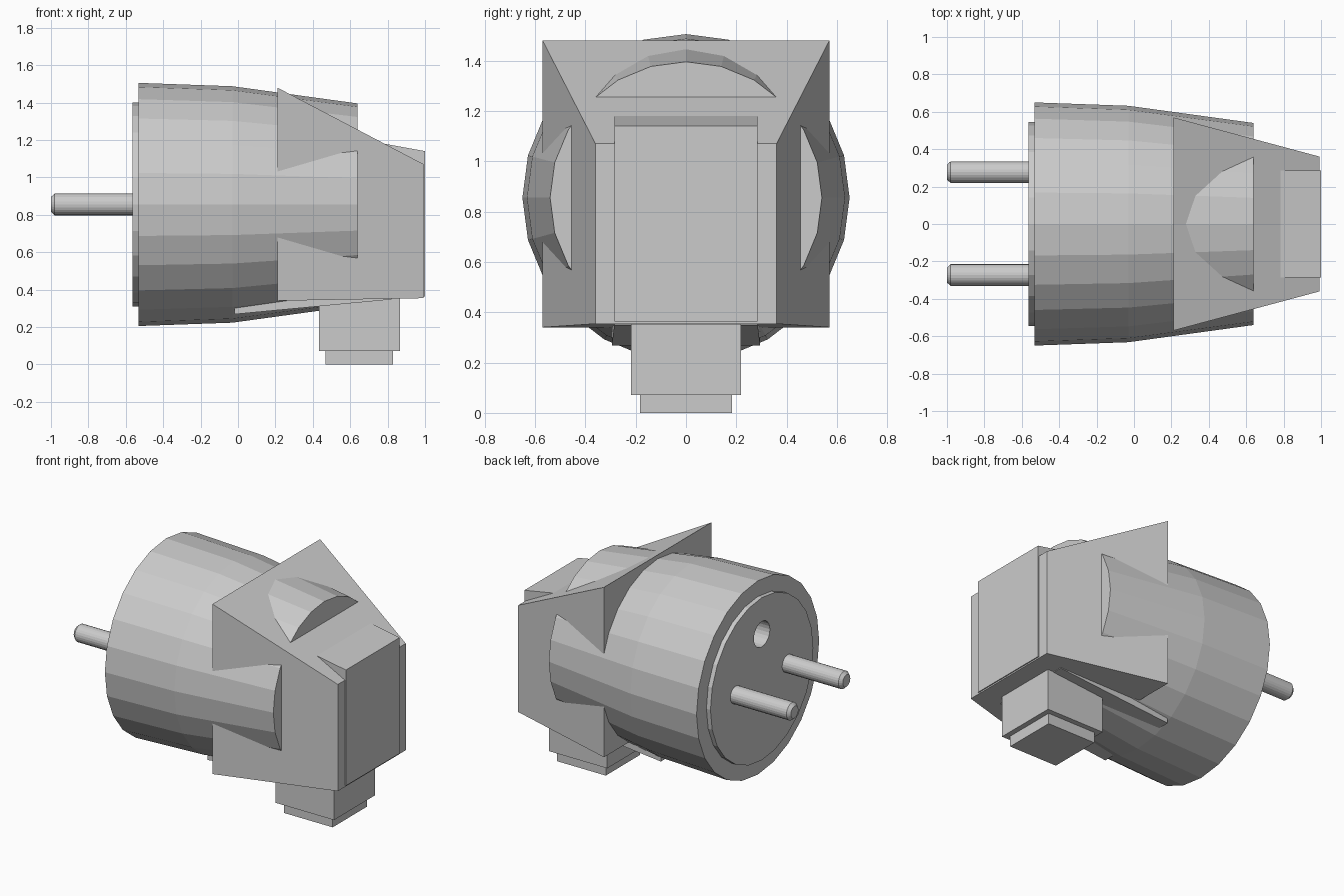
import bpy, bmesh, math

if "Cube" in bpy.data.objects:
    bpy.data.objects.remove(bpy.data.objects["Cube"])

AXIS_Z = 0.855   # height of the plug axis


def make_object(name, bm):
    bmesh.ops.recalc_face_normals(bm, faces=bm.faces)
    mesh = bpy.data.meshes.new(name)
    bm.to_mesh(mesh)
    bm.free()
    obj = bpy.data.objects.new(name, mesh)
    bpy.context.collection.objects.link(obj)
    return obj


def lathe_x(name, profile, sides, y=0.0, z=AXIS_Z):
    """Closed solid of rings (x, radius) around an axis parallel to x."""
    bm = bmesh.new()
    rings = []
    for x, r in profile:
        ring = []
        for i in range(sides):
            a = 2 * math.pi * i / sides
            ring.append(bm.verts.new((x, y + r * math.sin(a), z + r * math.cos(a))))
        rings.append(ring)
    for a, b in zip(rings, rings[1:]):
        for i in range(sides):
            j = (i + 1) % sides
            bm.faces.new((a[i], a[j], b[j], b[i]))
    bm.faces.new(rings[0])
    bm.faces.new(rings[-1])
    return make_object(name, bm)


def tapered_block(name, sections):
    """Solid between two upright sections (x, half width, bottom z, top z)."""
    bm = bmesh.new()
    a, b = [[bm.verts.new(p) for p in ((x, -w, lo), (x, w, lo), (x, w, hi), (x, -w, hi))]
            for x, w, lo, hi in sections]
    for i in range(4):
        j = (i + 1) % 4
        bm.faces.new((a[i], a[j], b[j], b[i]))
    bm.faces.new(a)
    bm.faces.new(b)
    return make_object(name, bm)


# Round plug body with raised contact face
body = lathe_x("plug_body", [(-0.563, 0.545), (-0.533, 0.545), (-0.533, 0.65),
                             (-0.03, 0.632), (0.64, 0.54)], 24)

# Earth socket bored into the contact face
cutter = lathe_x("earth_hole_cutter", [(-0.7, 0.085), (-0.15, 0.085)], 24, z=1.155)
cutter.hide_render = True
cutter.hide_viewport = False
mod = body.modifiers.new("earth_hole", 'BOOLEAN')
mod.operation = 'DIFFERENCE'
mod.solver = 'EXACT'
mod.object = cutter
bpy.context.view_layer.objects.active = body
bpy.ops.object.modifier_apply(modifier=mod.name)
bpy.data.objects.remove(cutter)

# Two contact pins with chamfered tips
for side, y in (("left", 0.277), ("right", -0.273)):
    lathe_x("pin_" + side, [(-1.0, 0.04), (-0.98, 0.058), (-0.5, 0.058)], 24, y=y)

# Tapered grip housing and the strap over its end and underside
tapered_block("grip_housing", [(0.21, 0.57, 0.34, 1.48), (0.993, 0.36, 0.354, 1.07)])
tapered_block("end_plate", [(0.78, 0.285, 0.36, 1.18), (1.0, 0.285, 0.363, 1.14)])
tapered_block("underside_strap", [(-0.02, 0.295, 0.268, 0.40), (0.82, 0.285, 0.347, 0.40)])

# Stepped cable outlet
tapered_block("cable_outlet", [(0.432, 0.218, 0.072, 0.40), (0.865, 0.218, 0.072, 0.40)])
tapered_block("cable_outlet_tip", [(0.468, 0.182, 0.0, 0.09), (0.83, 0.182, 0.0, 0.09)])
